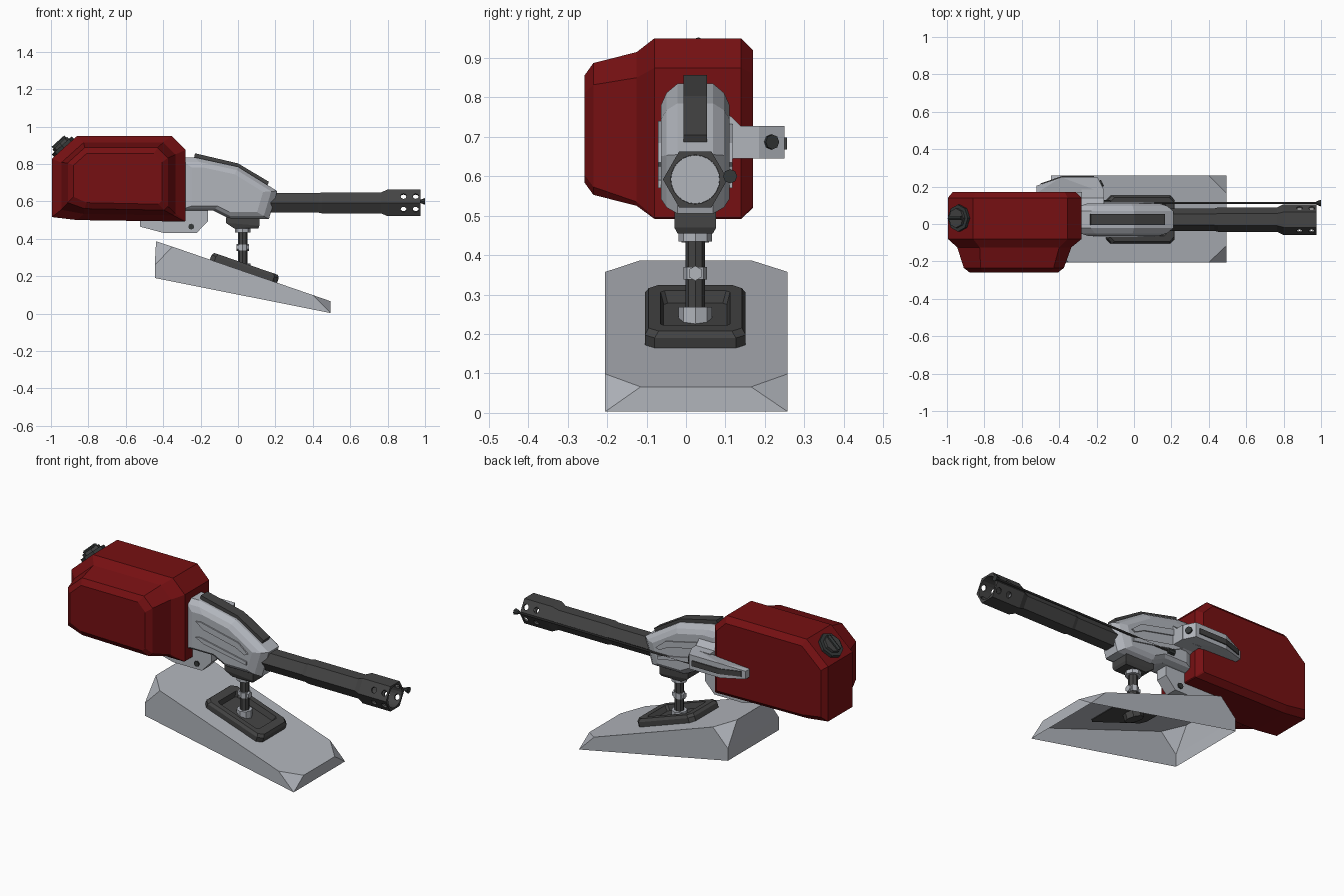
import bpy, bmesh, math
from mathutils import Vector, Matrix

cube = bpy.data.objects.get("Cube")
if cube:
    bpy.data.objects.remove(cube)


def material(name, rgb):
    m = bpy.data.materials.new(name)
    m.use_nodes = True
    m.diffuse_color = (*rgb, 1)
    m.node_tree.nodes["Principled BSDF"].inputs["Base Color"].default_value = (*rgb, 1)
    return m


RED = material("deep red paint", (0.18, 0.005, 0.006))
LIGHT = material("light grey metal", (0.44, 0.46, 0.50))
DARK = material("dark grey metal", (0.058, 0.058, 0.058))
BLACK = material("near black metal", (0.035, 0.04, 0.04))
MID = 0.0235  # centre line in y


def finish(name, bm, mat, matrix=None):
    bmesh.ops.recalc_face_normals(bm, faces=bm.faces)
    if matrix:
        bm.transform(matrix)
    me = bpy.data.meshes.new(name)
    bm.to_mesh(me)
    bm.free()
    me.materials.append(mat)
    ob = bpy.data.objects.new(name, me)
    bpy.context.scene.collection.objects.link(ob)
    return ob


def loft(name, rings, mat, matrix=None):
    """Skin a stack of matching rings and cap both ends."""
    bm = bmesh.new()
    loops = [[bm.verts.new(p) for p in ring] for ring in rings]
    n = len(loops[0])
    for a, b in zip(loops, loops[1:]):
        for i in range(n):
            j = (i + 1) % n
            bm.faces.new((a[i], a[j], b[j], b[i]))
    bm.faces.new(loops[0])
    bm.faces.new(loops[-1])
    return finish(name, bm, mat, matrix)


def place(outline, t, axis, scale=1.0, about=(0, 0)):
    out = []
    for a, b in outline:
        p = [about[0] + (a - about[0]) * scale, about[1] + (b - about[1]) * scale]
        p.insert("xyz".index(axis), t)
        out.append(p)
    return out


def prism(name, outline, lo, hi, axis, mat):
    return loft(name, [place(outline, t, axis) for t in (lo, hi)], mat)


def rod(name, p0, p1, radius, sides, mat, tip=None):
    p0, p1 = Vector(p0), Vector(p1)
    d = p1 - p0
    bm = bmesh.new()
    bmesh.ops.create_cone(bm, cap_ends=True, segments=sides, radius1=radius,
                          radius2=radius if tip is None else tip, depth=d.length)
    turn = d.to_track_quat('Z', 'Y').to_matrix().to_4x4()
    return finish(name, bm, mat, Matrix.Translation((p0 + p1) / 2) @ turn)


def hull(name, points, mat, open_below=False):
    bm = bmesh.new()
    for p in points:
        bm.verts.new(p)
    bmesh.ops.convex_hull(bm, input=bm.verts)
    bmesh.ops.dissolve_limit(bm, angle_limit=0.03, verts=bm.verts, edges=bm.edges)
    if open_below:
        bm.normal_update()
        low = [f for f in bm.faces if f.normal.z < -0.6]
        bmesh.ops.delete(bm, geom=low, context='FACES')
    return finish(name, bm, mat)


def cut(ob, cutters):
    for c in cutters:
        mod = ob.modifiers.new("cut", 'BOOLEAN')
        mod.operation, mod.object, mod.solver = 'DIFFERENCE', c, 'EXACT'
    deps = bpy.context.evaluated_depsgraph_get()
    me = bpy.data.meshes.new_from_object(ob.evaluated_get(deps))
    ob.modifiers.clear()
    ob.data = me
    for c in cutters:
        bpy.data.objects.remove(c)


# Hollow wedge base with its four upper corners cut
pts = []
for side, inner in ((-0.205, -0.115), (0.258, 0.165)):
    pts += [(-0.445, side, 0.19), (-0.445, side, 0.26), (-0.35, side, 0.3575),
            (-0.438, inner, 0.387), (0.4, side, 0.099), (0.495, inner, 0.066),
            (0.495, side, 0.003)]
hull("wedge_base", pts, LIGHT, open_below=True)

# Tilted tray with a recess, and the nut beneath it
tilt = Matrix.Translation((0.03, MID, 0.228)) @ Matrix.Rotation(math.atan(0.344), 4, 'Y')


def tray_ring(hx, hy, z, c=0.025):
    quarter = [(hx, hy - c), (hx - c, hy)]
    half = quarter + [(-x, y) for x, y in reversed(quarter)]
    return [(x, y, z) for x, y in half + [(-x, -y) for x, y in half]]


loft("base_tray", [tray_ring(0.19, 0.128, -0.005), tray_ring(0.19, 0.128, 0.025),
                   tray_ring(0.18, 0.118, 0.04), tray_ring(0.135, 0.088, 0.04, 0.01),
                   tray_ring(0.125, 0.08, 0.01, 0.01)], DARK, tilt)
rod("under_nut", tilt @ Vector((0, 0, -0.04)), tilt @ Vector((0, 0, 0)), 0.05, 8, DARK)

# Support post
rod("post_foot", (0.025, MID, 0.215), (0.025, MID, 0.268), 0.042, 8, LIGHT)
rod("post", (0.025, MID, 0.25), (0.025, MID, 0.44), 0.025, 8, DARK)
rod("post_joint", (0.025, MID, 0.338), (0.025, MID, 0.37), 0.03, 8, LIGHT)
rod("joint_bolt", (-0.008, MID, 0.354), (0.06, MID, 0.354), 0.019, 6, LIGHT)
rod("post_collar", (0.025, MID, 0.434), (0.025, MID, 0.458), 0.042, 8, LIGHT)
hull("swivel_mount", [(x, MID + s * w, z) for s in (-1, 1) for x, w, z in (
    (-0.065, 0.053, 0.515), (0.115, 0.053, 0.515), (-0.065, 0.053, 0.485),
    (0.115, 0.053, 0.47), (-0.02, 0.045, 0.455), (0.108, 0.045, 0.455))], DARK)

# Receiver with stepped, narrowing flanks
shape = [(-0.32, 0.835), (-0.23, 0.835), (0.0, 0.785), (0.21, 0.655),
         (0.165, 0.505), (-0.04, 0.505), (-0.13, 0.55), (-0.32, 0.55)]
loft("receiver", [place(shape, MID + y, 'y', k, (-0.06, 0.64)) for y, k in (
    (-0.087, 0.72), (-0.073, 0.88), (-0.045, 1), (0.045, 1), (0.073, 0.88), (0.087, 0.72))], LIGHT)

# Raised ridges on both flanks
upper = [(-0.22, 0.735), (-0.19, 0.74), (0.05, 0.685), (0.11, 0.635),
         (0.09, 0.625), (0.03, 0.655), (-0.17, 0.70)]
lower = [(-0.22, 0.645), (-0.19, 0.65), (0.10, 0.59), (0.10, 0.57), (-0.17, 0.62)]
for side, label in ((-1, "front"), (1, "back")):
    for part, outline in (("upper", upper), ("lower", lower)):
        prism(f"{label}_{part}_ridge", outline, MID + side * 0.07, MID + side * 0.094, 'y', LIGHT)

# Top rail
prism("top_rail", [(-0.23, 0.857), (0.0, 0.803), (0.165, 0.705), (0.155, 0.68),
                   (-0.01, 0.77), (-0.235, 0.83)], MID - 0.03, MID + 0.03, 'y', DARK)

# Six-sided barrel with a vented muzzle
BZ = 0.592
hexagon = [(math.cos(i * math.pi / 3), math.sin(i * math.pi / 3)) for i in range(6)]
barrel = loft("barrel", [[(x, MID + r * a, BZ + r * b) for a, b in hexagon] for x, r in (
    (0.15, 0.06), (0.43, 0.06), (0.45, 0.065), (0.765, 0.065), (0.80, 0.082), (0.975, 0.082))], DARK)
cutters = [rod("bore_cutter", (0.79, MID, BZ), (1.1, MID, BZ), 0.062, 24, DARK)]
for angle in (-math.pi / 6, math.pi / 6):
    d = Vector((0, math.cos(angle), math.sin(angle))) * 0.15
    for x in (0.885, 0.95):
        c = Vector((x, MID, BZ))
        cutters.append(rod("vent_cutter", c - d, c + d, 0.016, 12, DARK))
cut(barrel, cutters)
rod("bore_disc", (0.786, MID, BZ), (0.794, MID, BZ), 0.0615, 24, LIGHT)

# Guide rod beside the barrel
rod("guide_rod", (-0.15, 0.112, 0.60), (0.985, 0.112, 0.60), 0.006, 8, DARK)
rod("guide_rod_tip", (0.975, 0.112, 0.60), (1.0, 0.112, 0.60), 0.009, 8, BLACK, 0.018)
rod("guide_rod_root", (-0.165, 0.112, 0.60), (-0.125, 0.112, 0.60), 0.016, 8, BLACK)

# Red housing with a faceted front bulge


def housing_ring(y, x0, x1, z0, z1, left, right, low):
    return [(x, y, z) for x, z in (
        (x0, z1 - left * 0.9), (x0 + left, z1), (x1 - right, z1), (x1, z1 - right),
        (x1, z0 + low), (x1 - low, z0), (x0 + left, z0 + 0.008), (x0, z0 + 0.02 + low))]


loft("housing", [housing_ring(*r) for r in (
    (0.17, -0.97, -0.31, 0.52, 0.92, 0.12, 0.06, 0.006),
    (0.14, -0.995, -0.28, 0.492, 0.95, 0.135, 0.075, 0.004),
    (-0.08, -0.995, -0.28, 0.492, 0.95, 0.135, 0.075, 0.004),
    (-0.125, -0.945, -0.335, 0.525, 0.915, 0.12, 0.065, 0.01),
    (-0.235, -0.91, -0.375, 0.553, 0.887, 0.09, 0.055, 0.02),
    (-0.258, -0.88, -0.405, 0.585, 0.855, 0.07, 0.045, 0.02))], RED)

# Filler cap on the sloping rear corner
axis = Vector((-0.67, 0, 0.74))
seat = Vector((-0.93, MID + 0.008, 0.886))
rod("cap_base", seat - axis * 0.01, seat + axis * 0.018, 0.072, 8, BLACK)
rod("cap_top", seat + axis * 0.018, seat + axis * 0.034, 0.052, 8, DARK)
across = Vector((0.74, 0, 0.67)) * 0.045
bar = seat + axis * 0.036
rod("cap_grip", bar - across, bar + across, 0.013, 6, BLACK)

# Side fin, its arm, inset panel and bolt
prism("fin_arm", [(0.07, 0.62), (0.12, 0.645), (0.185, 0.645), (0.185, 0.727),
                  (0.14, 0.727), (0.10, 0.765), (0.07, 0.765)], -0.28, -0.16, 'x', LIGHT)
hull("side_fin", [(x, y, z) for x, y, z0, z1 in (
    (-0.16, 0.18, 0.645, 0.727), (-0.195, 0.25, 0.645, 0.727), (-0.39, 0.25, 0.645, 0.727),
    (-0.52, 0.205, 0.655, 0.70), (-0.52, 0.165, 0.655, 0.70), (-0.16, 0.165, 0.645, 0.727))
    for z in (z0, z1)], LIGHT)
prism("fin_panel", [(-0.215, 0.248), (-0.385, 0.248), (-0.50, 0.208), (-0.50, 0.217),
                    (-0.385, 0.256), (-0.215, 0.256)], 0.668, 0.698, 'z', DARK)
out = Vector((0.89, 0.45, 0))
spot = Vector((-0.178, 0.215, 0.687))
rod("fin_bolt", spot - out * 0.01, spot + out * 0.01, 0.019, 8, BLACK)

# Lower bracket and its pivot bolt
prism("lower_bracket", [(-0.525, 0.51), (-0.525, 0.465), (-0.40, 0.432), (-0.22, 0.432),
                        (-0.16, 0.495), (-0.16, 0.56), (-0.30, 0.56)],
      MID - 0.035, MID + 0.035, 'y', LIGHT)
rod("bracket_bolt", (-0.25, MID - 0.042, 0.465), (-0.25, MID + 0.042, 0.465), 0.016, 8, BLACK)
